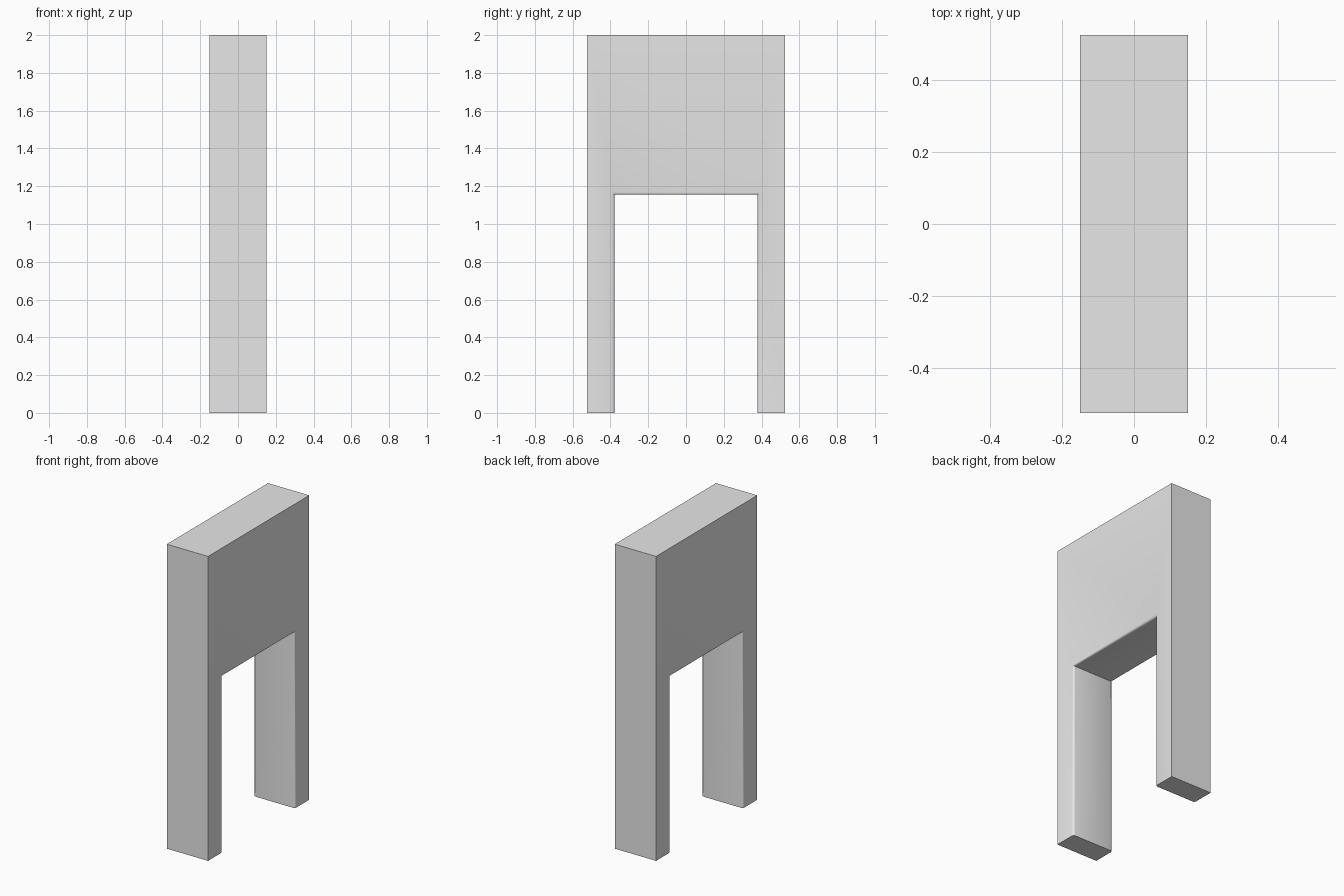
import bpy
import bmesh

cube = bpy.data.objects.get("Cube")
if cube:
    bpy.data.objects.remove(cube, do_unlink=True)

HALF_X, HALF_Y, TOP = 0.15, 0.525, 2.0
OPEN_Y, OPEN_Z = 0.378, 1.155
ROUND = 0.014

# Plain grey
grey = bpy.data.materials.new("grey")
grey.use_nodes = True
colour = (0.8, 0.8, 0.8, 1)
grey.diffuse_color = colour
grey.node_tree.nodes["Principled BSDF"].inputs["Base Color"].default_value = colour

# Arch outline in the side plane, extruded across the thickness
half = [(OPEN_Y, OPEN_Z), (OPEN_Y, 0), (HALF_Y, 0), (HALF_Y, TOP)]
outline = half + [(-y, z) for y, z in reversed(half)]
bm = bmesh.new()
face = bm.faces.new([bm.verts.new((-HALF_X, y, z)) for y, z in outline])
ext = bmesh.ops.extrude_face_region(bm, geom=[face])
bmesh.ops.translate(bm, vec=(2 * HALF_X, 0, 0),
                    verts=[g for g in ext["geom"] if isinstance(g, bmesh.types.BMVert)])
bmesh.ops.recalc_face_normals(bm, faces=bm.faces)

# Softened rim of the opening on both sides
def on_rim(edge):
    a, b = (v.co for v in edge.verts)
    inside = all(abs(p.y) < OPEN_Y + 0.01 for p in (a, b))
    return inside and abs(a.x - b.x) < 0.01

bmesh.ops.bevel(bm, geom=[e for e in bm.edges if on_rim(e)], offset=ROUND,
                segments=3, profile=0.5, affect='EDGES')

mesh = bpy.data.meshes.new("arch_block")
bm.to_mesh(mesh)
bm.free()
mesh.materials.append(grey)
arch = bpy.data.objects.new("arch_block", mesh)
bpy.context.collection.objects.link(arch)

# Smooth rim, sharp corners
bpy.ops.object.select_all(action='DESELECT')
arch.select_set(True)
bpy.context.view_layer.objects.active = arch
bpy.ops.object.shade_smooth_by_angle(angle=0.6)
